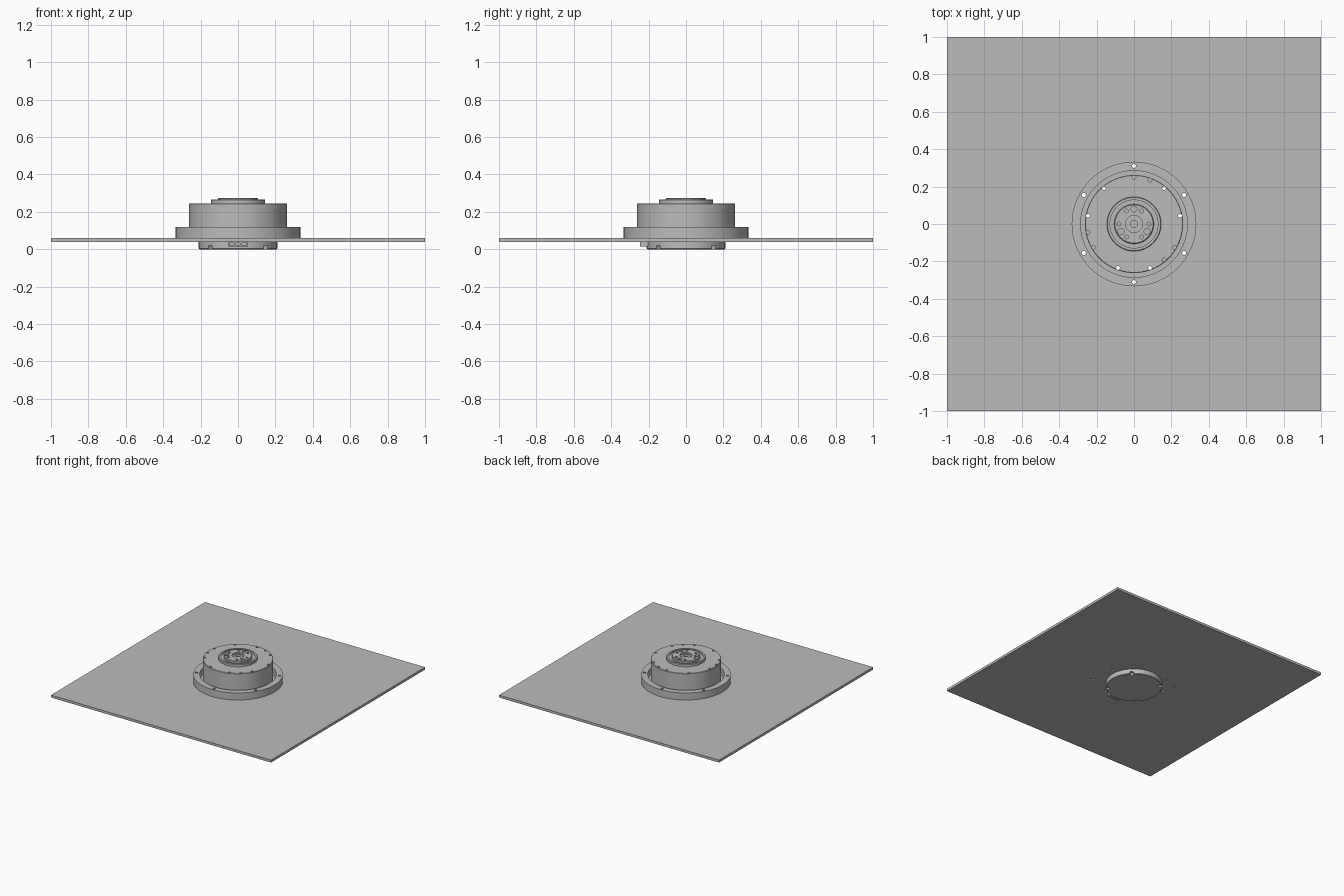
import bpy, bmesh
from math import radians, cos, sin, pi
from mathutils import Matrix

if "Cube" in bpy.data.objects:
    bpy.data.objects.remove(bpy.data.objects["Cube"], do_unlink=True)

grey = bpy.data.materials.new("machined grey")
grey.use_nodes = True
COLOUR = (0.5, 0.5, 0.5, 1)
grey.diffuse_color = COLOUR
grey.node_tree.nodes["Principled BSDF"].inputs["Base Color"].default_value = COLOUR


def make_object(name, bm):
    bmesh.ops.recalc_face_normals(bm, faces=bm.faces)
    mesh = bpy.data.meshes.new(name)
    bm.to_mesh(mesh)
    bm.free()
    obj = bpy.data.objects.new(name, mesh)
    bpy.context.collection.objects.link(obj)
    mesh.materials.append(grey)
    return obj


def add_box(bm, x, y, z, angle=0):
    """Box from (min, max) ranges, turned about the vertical axis."""
    size = [r[1] - r[0] for r in (x, y, z)]
    mid = [(r[0] + r[1]) / 2 for r in (x, y, z)]
    m = Matrix.Rotation(angle, 4, 'Z') @ Matrix.Translation(mid) @ Matrix.Diagonal((*size, 1))
    bmesh.ops.create_cube(bm, size=1, matrix=m)


def add_holes(bm, ring, radius, angles, z0, z1):
    """Vertical drill pins on a bolt circle."""
    for a in angles:
        a = radians(a)
        m = Matrix.Translation((ring * cos(a), ring * sin(a), (z0 + z1) / 2))
        bmesh.ops.create_cone(bm, cap_ends=True, segments=20, radius1=radius,
                              radius2=radius, depth=z1 - z0, matrix=m)


def lathe(name, profile, closed=False, steps=96):
    """Spin an (r, z) profile around the vertical axis."""
    bm = bmesh.new()
    verts = [bm.verts.new((r, 0, z)) for r, z in profile]
    edges = [bm.edges.new(p) for p in zip(verts, verts[1:])]
    if closed:
        edges.append(bm.edges.new((verts[-1], verts[0])))
    bmesh.ops.spin(bm, geom=verts + edges, cent=(0, 0, 0), axis=(0, 0, 1),
                   angle=2 * pi, steps=steps, use_merge=True)
    bmesh.ops.remove_doubles(bm, verts=bm.verts, dist=1e-5)
    return make_object(name, bm)


def cut(obj, cutter_bm):
    cutter = make_object("cutter", cutter_bm)
    cutter.hide_render = True
    mod = obj.modifiers.new("cut", 'BOOLEAN')
    mod.operation, mod.solver, mod.object = 'DIFFERENCE', 'EXACT', cutter
    bpy.context.view_layer.update()
    result = bpy.data.meshes.new_from_object(
        obj.evaluated_get(bpy.context.evaluated_depsgraph_get()))
    obj.modifiers.clear()
    obj.data = result
    bpy.data.objects.remove(cutter, do_unlink=True)


FLANGE_ANGLES = range(30, 390, 60)
THROUGH_ANGLES = (10, 50, 130, 170, 250, 290)
BLIND_ANGLES = (70, 90, 190, 210, 310, 330)

# Base plate with bore and bolt holes
bm = bmesh.new()
add_box(bm, (-1, 1), (-1, 1), (0.04, 0.06))
plate = make_object("base_plate", bm)
bm = bmesh.new()
add_holes(bm, 0.31, 0.011, FLANGE_ANGLES, 0, 0.1)
add_holes(bm, 0.25, 0.01, THROUGH_ANGLES, 0, 0.1)
bmesh.ops.create_cone(bm, cap_ends=True, segments=96, radius1=0.212,
                      radius2=0.212, depth=0.2)
cut(plate, bm)

# Clamping flange around the housing
flange = lathe("flange_ring", [(0.285, 0.06), (0.333, 0.06), (0.333, 0.118),
                               (0.285, 0.118)], closed=True)
bm = bmesh.new()
add_holes(bm, 0.31, 0.011, FLANGE_ANGLES, 0, 0.2)
cut(flange, bm)

# Main housing
housing = lathe("housing", [(0, 0.06), (0.262, 0.06), (0.262, 0.242),
                            (0.259, 0.245), (0, 0.245)])
bm = bmesh.new()
add_holes(bm, 0.25, 0.01, THROUGH_ANGLES, 0, 0.3)
add_holes(bm, 0.25, 0.01, BLIND_ANGLES, 0.2, 0.3)
cut(housing, bm)

# Output hub: outer collar, groove, raised face and centre bore
hub = lathe("output_hub", [(0, 0.24), (0.145, 0.24), (0.145, 0.263), (0.142, 0.266),
                           (0.128, 0.266), (0.128, 0.256), (0.106, 0.256),
                           (0.106, 0.27), (0.102, 0.274), (0.045, 0.274),
                           (0.045, 0.264), (0.036, 0.264), (0.036, 0.27),
                           (0.02, 0.27), (0.02, 0.25), (0, 0.25)])
bm = bmesh.new()
add_holes(bm, 0.08, 0.016, (90, 210, 330), 0.25, 0.3)
add_holes(bm, 0.08, 0.01, range(0, 360, 60), 0.25, 0.3)
cut(hub, bm)

# Rear cap below the plate, notched on the diagonals
cap = lathe("rear_cap", [(0, 0), (0.207, 0), (0.21, 0.003), (0.21, 0.062), (0, 0.062)])
bm = bmesh.new()
for k in range(4):
    add_box(bm, (0.185, 0.25), (-0.012, 0.012), (-0.01, 0.02), radians(45 + 90 * k))
cut(cap, bm)

# Cable connector on the front of the cap
bm = bmesh.new()
add_box(bm, (-0.052, 0.052), (-0.245, -0.19), (0.015, 0.04))
connector = make_object("cable_connector", bm)
bm = bmesh.new()
for x in (-0.033, 0, 0.033):
    add_box(bm, (x - 0.012, x + 0.012), (-0.3, -0.225), (0.021, 0.034))
cut(connector, bm)

# Smooth the round walls, keep edges sharp
bpy.ops.object.select_all(action='DESELECT')
for obj in (flange, housing, hub, cap):
    obj.select_set(True)
bpy.context.view_layer.objects.active = housing
bpy.ops.object.shade_smooth_by_angle(angle=radians(25))
